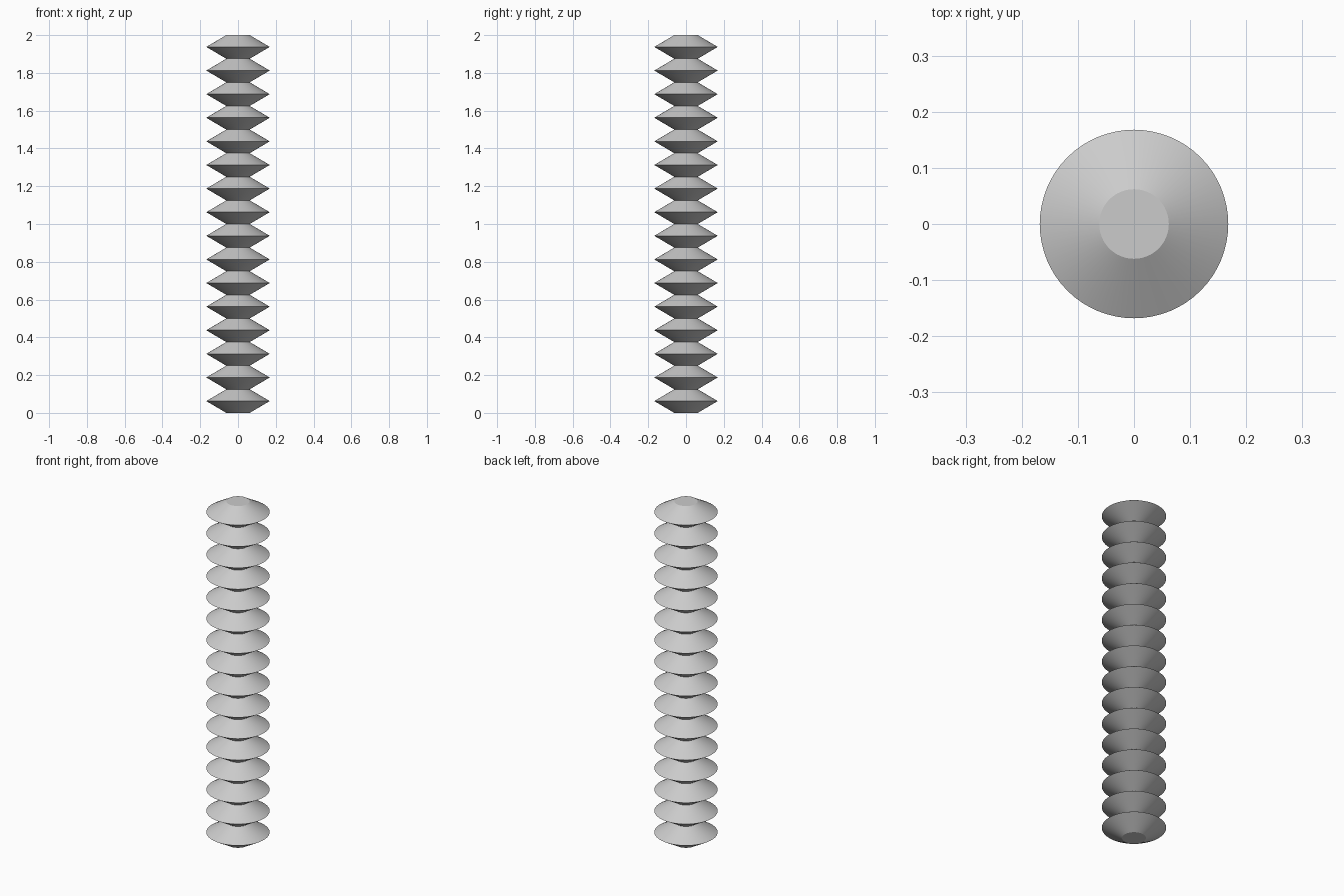
import bpy
import bmesh
import math

cube = bpy.data.objects.get("Cube")
if cube:
    bpy.data.objects.remove(cube, do_unlink=True)

RIDGES, SIDES = 16, 64
HEIGHT, CORE, RIM = 2.0, 0.062, 0.168

# Plain grey material
grey = bpy.data.materials.new("light grey")
grey.use_nodes = True
colour = (0.6, 0.6, 0.6, 1)
grey.diffuse_color = colour
grey.node_tree.nodes["Principled BSDF"].inputs["Base Color"].default_value = colour

# Ridged column: rings alternate between waist and rim
bm = bmesh.new()
rings = []
for i in range(2 * RIDGES + 1):
    radius = RIM if i % 2 else CORE
    z = HEIGHT * i / (2 * RIDGES)
    angles = [math.tau * s / SIDES for s in range(SIDES)]
    rings.append([bm.verts.new((radius * math.cos(a), radius * math.sin(a), z)) for a in angles])

for low, high in zip(rings, rings[1:]):
    for s in range(SIDES):
        t = (s + 1) % SIDES
        bm.faces.new((low[s], low[t], high[t], high[s]))

# Flat end caps
bm.faces.new(rings[-1])
bm.faces.new(rings[0][::-1])

mesh = bpy.data.meshes.new("ridged_column")
bm.to_mesh(mesh)
bm.free()
mesh.materials.append(grey)
column = bpy.data.objects.new("ridged_column", mesh)
bpy.context.collection.objects.link(column)

# Smooth cones with crisp rims and waists
bpy.ops.object.select_all(action="DESELECT")
column.select_set(True)
bpy.context.view_layer.objects.active = column
bpy.ops.object.shade_smooth_by_angle(angle=math.radians(25))
